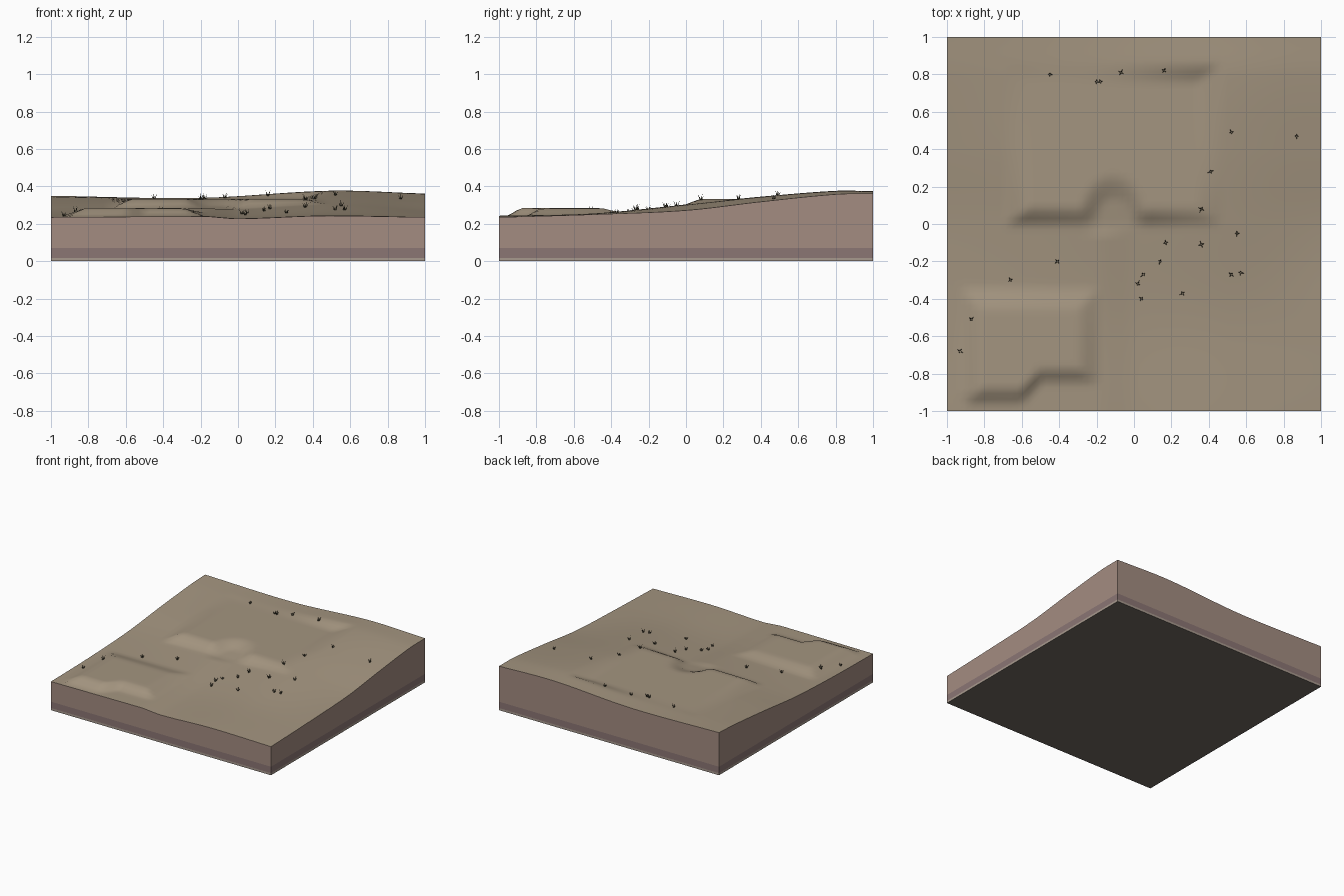
import bpy, bmesh, math, random
from mathutils import Vector

if "Cube" in bpy.data.objects:
    bpy.data.objects.remove(bpy.data.objects["Cube"])

random.seed(4)
N = 64


def material(name, color):
    m = bpy.data.materials.new(name)
    m.diffuse_color = (*color, 1)
    m.use_nodes = True
    m.node_tree.nodes["Principled BSDF"].inputs["Base Color"].default_value = m.diffuse_color
    return m


SOIL = material("soil", (0.37, 0.30, 0.215))
WALL = material("cut_soil", (0.37, 0.265, 0.22))
CLAY = material("clay", (0.26, 0.18, 0.175))
STONE = material("stone", (0.39, 0.32, 0.27))
DARK = material("underside", (0.16, 0.14, 0.12))
GRASS = material("dry_grass", (0.065, 0.06, 0.035))


def make_object(name, bm, mats):
    me = bpy.data.meshes.new(name)
    bm.to_mesh(me)
    bm.free()
    for m in mats:
        me.materials.append(m)
    ob = bpy.data.objects.new(name, me)
    bpy.context.collection.objects.link(ob)
    return ob


def smooth(a, b, v):
    t = max(0, min(1, (v - a) / (b - a)))
    return t * t * (3 - 2 * t)


def ramp(a, b, v):
    return max(0, min(1, (v - a) / (b - a)))


def spline(xs, vs, x):
    # smooth interpolation through control points
    i = max(k for k in range(len(xs) - 1) if x >= xs[k] or k == 0)

    def slope(k):
        a, b = max(k - 1, 0), min(k + 1, len(xs) - 1)
        return (vs[b] - vs[a]) / (xs[b] - xs[a])
    d = xs[i + 1] - xs[i]
    t = (x - xs[i]) / d
    return ((2 * t**3 - 3 * t**2 + 1) * vs[i] + (t**3 - 2 * t**2 + t) * d * slope(i)
            + (3 * t**2 - 2 * t**3) * vs[i + 1] + (t**3 - t**2) * d * slope(i + 1))


# hillside profiles from front to back at four stations across the tile
YS = (-1, -0.5, 0, 0.4, 0.8, 1)
XS = (-1, -0.2, 0.5, 1)
HILL = ((.235, .243, .265, .305, .340, .350),
        (.240, .252, .288, .325, .338, .338),
        (.243, .255, .303, .345, .376, .374),
        (.235, .250, .272, .318, .358, .362))


def height(x, y):
    z = spline(XS, [spline(YS, p, y) for p in HILL], x)
    # sunken path falling away to the right
    z -= 0.014 * ramp(-0.17, -0.02, x) * (1 - smooth(0.0, 0.5, x)) * (1 - smooth(-0.02, 0.12, y))
    # upper terrace cut into the slope
    t = min(ramp(-0.68, -0.57, x), ramp(0.46, 0.34, x), ramp(-0.005, 0.08, y), ramp(0.85, 0.76, y))
    z += (0.333 - z) * t
    # notch where the path climbs onto the terrace
    r = math.hypot((x + 0.11) / 0.17, (y - 0.03) / 0.23)
    if y > -0.05:
        floor = 0.278 + 0.12 * max(0, y)
        z += min(0, floor - z) * ramp(1, 0.5, r)
    # lower building platform with clipped corners
    front = -0.96 + 0.11 * ramp(-0.6, -0.5, x)
    p = min(ramp(-0.92, -0.82, x), ramp(-0.19, -0.29, x),
            ramp(front, front + 0.075, y), ramp(-0.34, -0.45, y),
            ramp(1.18, 1.08, abs(x + 0.55) / 0.55 + abs(y + 0.62) / 0.55 + 0.0 - 0.02))
    z += max(0, 0.284 - z) * p
    return z


# terrain surface
bm = bmesh.new()
grid = [[bm.verts.new((-1 + 2 * i / N, -1 + 2 * j / N,
                       height(-1 + 2 * i / N, -1 + 2 * j / N))) for i in range(N + 1)]
        for j in range(N + 1)]
for j in range(N):
    for i in range(N):
        f = bm.faces.new((grid[j][i], grid[j][i + 1], grid[j + 1][i + 1], grid[j + 1][i]))
        f.smooth = True
rim = ([v.co.copy() for v in grid[0][:-1]] + [r[-1].co.copy() for r in grid[:-1]]
       + [v.co.copy() for v in grid[-1][:0:-1]] + [r[0].co.copy() for r in grid[:0:-1]])
make_object("terrain_surface", bm, [SOIL])


# side strata
def band(name, z0, z1, mat, loop, cap=False):
    bm = bmesh.new()
    low = [bm.verts.new((c.x, c.y, z0)) for c in loop]
    top = [bm.verts.new((c.x, c.y, c.z if z1 is None else z1)) for c in loop]
    n = len(loop)
    for k in range(n):
        m = (k + 1) % n
        bm.faces.new((low[k], low[m], top[m], top[k]))
    if cap:
        bm.faces.new(low[::-1]).material_index = 1
    make_object(name, bm, [mat, DARK])


corners = [Vector(c) for c in ((-1, -1, 0), (1, -1, 0), (1, 1, 0), (-1, 1, 0))]
band("soil_layer", 0.07, None, WALL, rim)
band("clay_layer", 0.018, 0.07, CLAY, corners)
band("stone_layer", 0.0, 0.018, STONE, corners, cap=True)

# dry grass tufts
SPOTS = [(-.45, .8), (-.2, .76), (-.18, .76), (-.07, .81), (.16, .82), (.52, .49), (.87, .47),
         (.41, .28), (.36, .08), (.17, -.1), (.14, -.2), (.05, -.27), (.02, -.32), (.04, -.4),
         (.26, -.37), (.36, -.11), (.55, -.05), (.52, -.27), (.57, -.26), (-.93, -.68),
         (-.87, -.51), (-.66, -.3), (-.41, -.2)]
bm = bmesh.new()
for x, y in SPOTS:
    z = height(x, y) - 0.003
    turn = random.uniform(0, 6.28)
    for k in range(4):
        a = turn + k * math.pi / 2
        out = Vector((math.cos(a), math.sin(a), 0))
        side = Vector((-out.y, out.x, 0)) * 0.004
        base = Vector((x, y, z)) + out * 0.002
        tip = base + out * random.uniform(.008, .018) + Vector((0, 0, random.uniform(.022, .036)))
        b = [bm.verts.new(c) for c in (base - side, base + side, base + out * 0.005, tip)]
        for tri in ((0, 1, 3), (1, 2, 3), (2, 0, 3)):
            bm.faces.new([b[q] for q in tri])
bmesh.ops.recalc_face_normals(bm, faces=bm.faces)
make_object("grass_tufts", bm, [GRASS])
